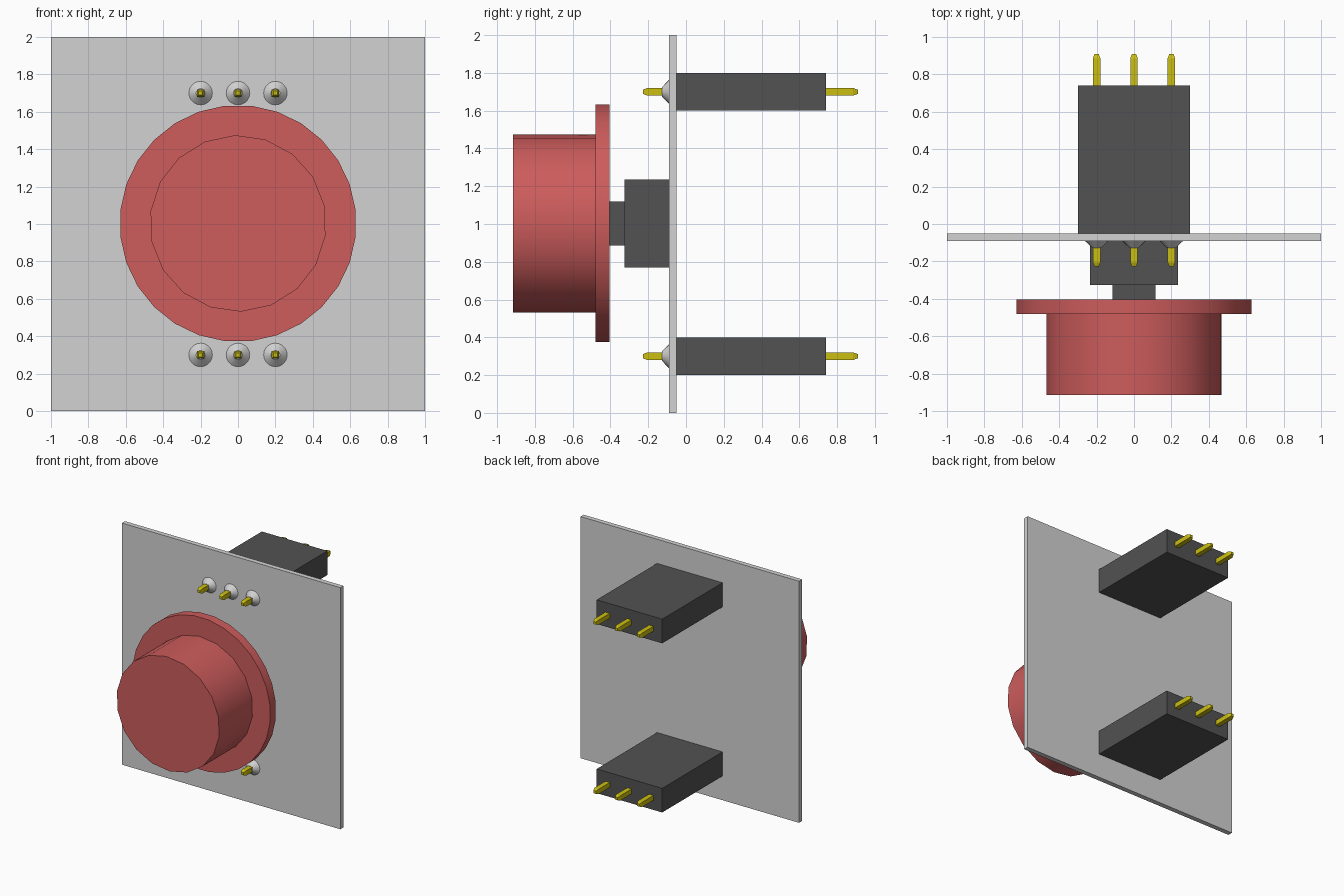
import bpy
import bmesh
import math

cube = bpy.data.objects.get("Cube")
if cube:
    bpy.data.objects.remove(cube, do_unlink=True)


def material(name, r, g, b):
    m = bpy.data.materials.new(name)
    m.use_nodes = True
    m.diffuse_color = (r, g, b, 1)
    m.node_tree.nodes["Principled BSDF"].inputs["Base Color"].default_value = (r, g, b, 1)
    return m


GREY = material("light grey", 0.65, 0.65, 0.65)
BLACK = material("dark plastic", 0.084, 0.084, 0.084)
RED = material("soft red", 0.61, 0.107, 0.107)
GOLD = material("gold pin", 0.60, 0.52, 0.006)


def add_object(name, bm, mat):
    bmesh.ops.recalc_face_normals(bm, faces=bm.faces)
    mesh = bpy.data.meshes.new(name)
    bm.to_mesh(mesh)
    bm.free()
    mesh.materials.append(mat)
    obj = bpy.data.objects.new(name, mesh)
    bpy.context.collection.objects.link(obj)
    return obj


def box(name, mat, x, y, z):
    """Axis-aligned box from (min, max) ranges."""
    bm = bmesh.new()
    bmesh.ops.create_cube(bm, size=1)
    for v in bm.verts:
        v.co = [a + (b - a) * (c + 0.5) for (a, b), c in zip((x, y, z), v.co)]
    return add_object(name, bm, mat)


def prism(name, mat, x, z, profile, sides, start, smooth=True):
    """Regular-sided solid along y; profile is a list of (y, radius)."""
    bm = bmesh.new()
    rings = []
    for y, r in profile:
        angles = [math.radians(start) + math.tau * i / sides for i in range(sides)]
        rings.append([bm.verts.new((x + r * math.cos(a), y, z + r * math.sin(a)))
                      for a in angles])
    for a, b in zip(rings, rings[1:]):
        for i in range(sides):
            j = (i + 1) % sides
            bm.faces.new((a[i], a[j], b[j], b[i]))
    bm.faces.new(rings[0])
    bm.faces.new(rings[-1])
    obj = add_object(name, bm, mat)
    if smooth:
        bpy.ops.object.select_all(action='DESELECT')
        obj.select_set(True)
        bpy.context.view_layer.objects.active = obj
        bpy.ops.object.shade_smooth_by_angle(angle=math.radians(30))
    return obj


# Circuit board
box("board", GREY, (-1, 1), (-0.09, -0.05), (0, 2))

# Switch housing and stem behind the button
box("switch_housing", BLACK, (-0.235, 0.235), (-0.325, -0.09), (0.77, 1.235))
box("switch_stem", BLACK, (-0.115, 0.115), (-0.405, -0.325), (0.885, 1.12))

# Button flange and cap
prism("button_flange", RED, 0, 1.003, [(-0.48, 0.633), (-0.405, 0.633)], 28, 180 / 28)
prism("button_cap", RED, 0, 1.003, [(-0.915, 0.472), (-0.48, 0.472)], 18, 12)

# Pin headers on the back, with pins soldered through the board
corner = 0.02 * math.sqrt(2)
pin_profile = [(-0.228, corner * 0.55), (-0.205, corner), (0.885, corner), (0.91, corner * 0.55)]
for level, z in (("upper", 1.7), ("lower", 0.3)):
    box(level + "_header", BLACK, (-0.3, 0.3), (-0.05, 0.74), (z - 0.1, z + 0.1))
    for side, x in (("right", -0.2), ("middle", 0), ("left", 0.2)):
        prism(f"{level}_{side}_pin", GOLD, x, z, pin_profile, 4, 45, smooth=False)
        prism(f"{level}_{side}_solder", GREY, x, z, [(-0.128, 0.024), (-0.09, 0.063)], 20, 0)
